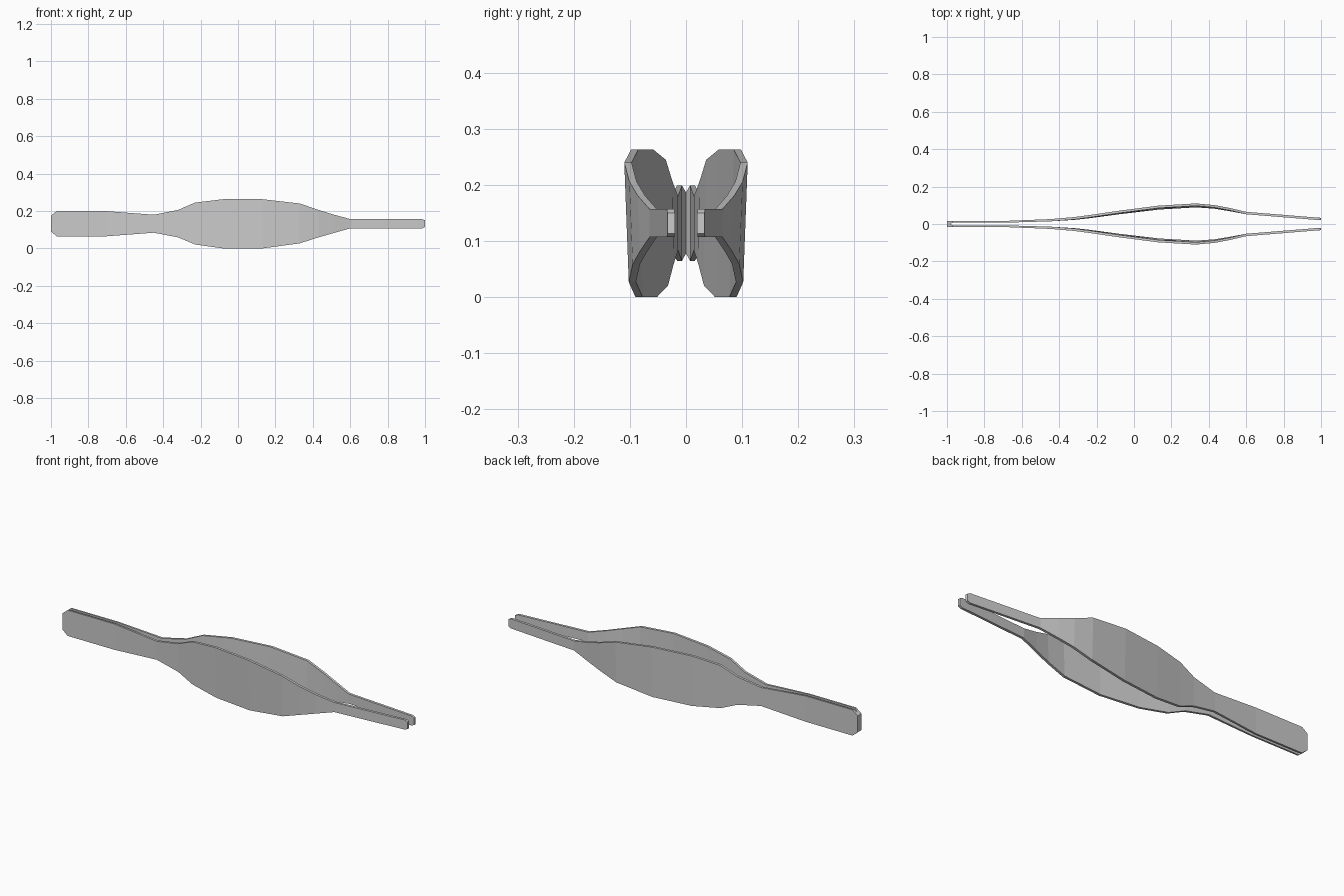
import bpy, bmesh

# arm stations: x, outer y, inner y, bottom z, top z, lean (top outwards, bottom inwards)
STATIONS = [
    (-1.00, 0.016, 0.000, 0.090, 0.175, 0),
    (-0.985, 0.016, 0.000, 0.078, 0.187, 0),
    (-0.97, 0.016, 0.007, 0.065, 0.199, 0),
    (-0.70, 0.016, 0.007, 0.065, 0.199, 0),
    (-0.45, 0.026, 0.014, 0.084, 0.180, 0),
    (-0.32, 0.036, 0.023, 0.059, 0.206, 0.001),
    (-0.23, 0.047, 0.034, 0.021, 0.245, 0.002),
    (-0.08, 0.068, 0.055, 0.000, 0.263, 0.003),
    (0.13, 0.094, 0.081, 0.000, 0.263, 0.004),
    (0.33, 0.106, 0.093, 0.027, 0.240, 0.004),
    (0.43, 0.098, 0.085, 0.059, 0.206, 0.003),
    (0.51, 0.084, 0.071, 0.082, 0.181, 0.002),
    (0.60, 0.065, 0.052, 0.107, 0.157, 0),
    (0.985, 0.034, 0.021, 0.107, 0.157, 0),
    (1.00, 0.033, 0.020, 0.114, 0.150, 0),
]

# one springy arm, lofted through rectangular sections
bm = bmesh.new()
rings = []
for x, yo, yi, zb, zt, lean in STATIONS:
    corners = [(yo - lean, zb), (yo + lean, zt), (yi + lean, zt), (yi - lean, zb)]
    rings.append([bm.verts.new((x, y, z)) for y, z in corners])
for a, b in zip(rings, rings[1:]):
    for i in range(4):
        j = (i + 1) % 4
        bm.faces.new((a[i], a[j], b[j], b[i]))
bm.faces.new(rings[0])
bm.faces.new(rings[-1][::-1])
bmesh.ops.recalc_face_normals(bm, faces=bm.faces[:])

# open the joint where both arms meet at the closed end
joint = [f for f in bm.faces if all(abs(v.co.y) < 1e-5 for v in f.verts)]
bmesh.ops.delete(bm, geom=joint, context='FACES_ONLY')

mesh = bpy.data.meshes.new("tweezer_arms")
bm.to_mesh(mesh)
bm.free()
arms = bpy.data.objects.new("tweezer_arms", mesh)
bpy.context.collection.objects.link(arms)

# second arm
mirror = arms.modifiers.new("second_arm", 'MIRROR')
mirror.use_axis = (False, True, False)
mirror.merge_threshold = 0.0005
